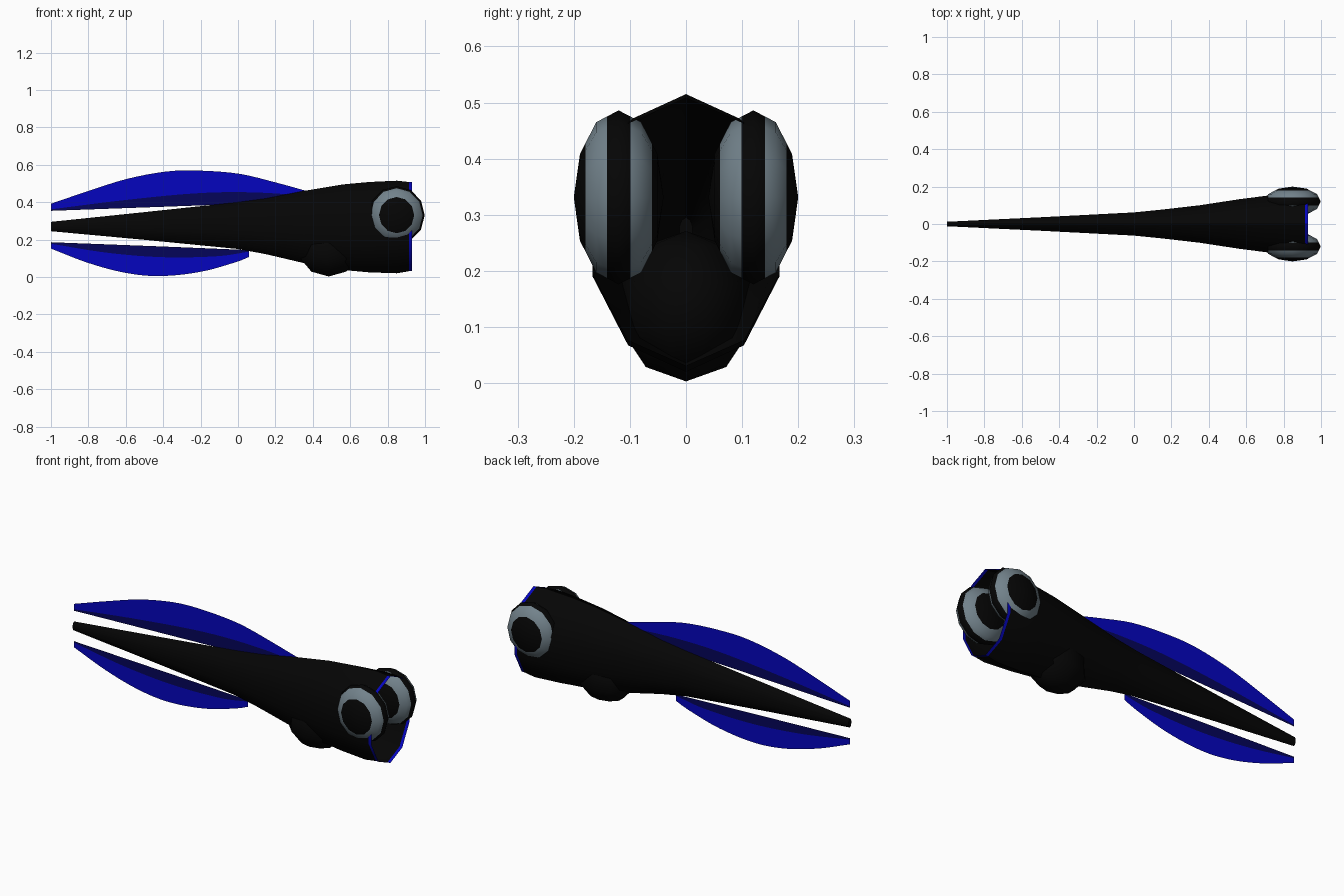
import bpy, bmesh, math

if "Cube" in bpy.data.objects:
    bpy.data.objects.remove(bpy.data.objects["Cube"])


def material(name, rgb):
    m = bpy.data.materials.new(name)
    m.diffuse_color = (*rgb, 1)
    m.use_nodes = True
    m.node_tree.nodes["Principled BSDF"].inputs["Base Color"].default_value = m.diffuse_color
    return m


BLACK = material("black skin", (0.0015, 0.0015, 0.0015))
BLUE = material("bright blue", (0.0015, 0.0015, 0.52))
NAVY = material("dark blue", (0.0015, 0.0015, 0.10))
GREY = material("blue grey", (0.17, 0.225, 0.26))


def finish(name, bm, mats, normals=True):
    if normals:
        bmesh.ops.recalc_face_normals(bm, faces=bm.faces)
    me = bpy.data.meshes.new(name)
    bm.to_mesh(me)
    bm.free()
    for m in mats:
        me.materials.append(m)
    ob = bpy.data.objects.new(name, me)
    bpy.context.collection.objects.link(ob)
    return ob


def smooth(ob, angle):
    bpy.ops.object.select_all(action='DESELECT')
    ob.select_set(True)
    bpy.context.view_layer.objects.active = ob
    bpy.ops.object.shade_smooth_by_angle(angle=math.radians(angle))


def curve(pts, x):
    """Smooth value at x through (x, value) points."""
    n = len(pts)

    def slope(i):
        a, b = pts[max(i - 1, 0)], pts[min(i + 1, n - 1)]
        return (b[1] - a[1]) / (b[0] - a[0])
    i = max(k for k in range(n - 1) if pts[k][0] <= x + 1e-9)
    (x0, y0), (x1, y1) = pts[i], pts[i + 1]
    h = x1 - x0
    t = (x - x0) / h
    return ((2*t**3 - 3*t*t + 1) * y0 + (t**3 - 2*t*t + t) * h * slope(i)
            + (3*t*t - 2*t**3) * y1 + (t**3 - t*t) * h * slope(i + 1))


# Body: ten-sided tube, open at the mouth, with a blue lip
# columns: x, half width, bottom z, top z
SECTIONS = [(-1, .012, .245, .295), (-.5, .036, .199, .347), (0, .062, .15, .40),
            (.15, .077, .122, .42), (.35, .10, .075, .46), (.56, .132, .038, .495),
            (.7, .15, .025, .508), (.85, .167, .02, .515), (.913, .167, .031, .508),
            (.93, .167, .031, .508)]
bm = bmesh.new()
rings = []
for x, w, lo, hi in SECTIONS:
    ring = []
    for k in range(10):
        a = k * math.tau / 10
        ring.append(bm.verts.new((x, math.sin(a) * w / .951,
                                  (lo + hi) / 2 + math.cos(a) * (hi - lo) / 2)))
    rings.append(ring)
for j in range(len(rings) - 1):
    for k in range(10):
        f = bm.faces.new((rings[j][k], rings[j][(k + 1) % 10],
                          rings[j + 1][(k + 1) % 10], rings[j + 1][k]))
        f.material_index = 1 if j == len(rings) - 2 else 0
bm.faces.new(rings[0])
smooth(finish("body", bm, [BLACK, BLUE]), 45)

# Belly bulge
bm = bmesh.new()
bmesh.ops.create_uvsphere(bm, u_segments=10, v_segments=5, radius=1)
for v in bm.verts:
    v.co = (.485 + v.co.x * .165, v.co.y * .122, .137 + v.co.z * .134)
smooth(finish("belly", bm, [BLACK]), 60)

# Eyes: flattened twelve-sided lathe about y; grey rings, black pupil and rim
HALF = [(.069, .0775), (.059, .097), (.04, .134), (.021, .144)]
PROFILE = HALF + [(0, .155)] + [(-d, r) for d, r in reversed(HALF)]
for side, label in ((-1, "eye_front"), (1, "eye_back")):
    bm = bmesh.new()
    cx, cy, cz = .848, side * .12, .331
    rings = [[bm.verts.new((cx + r * .97 * math.cos(k * math.tau / 12), cy + d,
                            cz + r * math.sin(k * math.tau / 12)))
              for k in range(12)] for d, r in PROFILE]
    for j in range(len(rings) - 1):
        for k in range(12):
            f = bm.faces.new((rings[j][k], rings[j][(k + 1) % 12],
                              rings[j + 1][(k + 1) % 12], rings[j + 1][k]))
            f.material_index = 1 if j in (1, 2, 5, 6) else 0
    for ring, d in ((rings[0], .08), (rings[-1], -.08)):
        tip = bm.verts.new((cx, cy + d, cz))
        for k in range(12):
            bm.faces.new((ring[k], ring[(k + 1) % 12], tip))
    smooth(finish(label, bm, [BLACK, GREY]), 60)


# Tail fins: thin sheets, dark near the tail and bright at the outer edge
def fin(name, x_end, root, border, edge):
    bm = bmesh.new()
    n = 28
    cols = []
    for i in range(n + 1):
        x = -1 + (x_end + 1) * i / n
        cols.append([bm.verts.new((x, 0, curve(p, x))) for p in (root, border, edge)])
    for a, b in zip(cols, cols[1:]):
        for r in (0, 1):
            f = bm.faces.new((a[r], b[r], b[r + 1], a[r + 1]))
            f.material_index = r
    finish(name, bm, [NAVY, BLUE])


fin("upper_fin", .42,
    [(-1, .354), (0, .39), (.42, .405)],
    [(-1, .362), (-.6, .412), (-.2, .449), (.1, .452), (.42, .43)],
    [(-1, .392), (-.8, .46), (-.6, .523), (-.4, .562), (-.25, .570),
     (0, .553), (.2, .506), (.42, .445)])
fin("lower_fin", .06,
    [(-1, .186), (-.4, .163), (.06, .144)],
    [(-1, .178), (-.7, .13), (-.4, .106), (-.1, .112), (.06, .136)],
    [(-1, .152), (-.8, .075), (-.6, .022), (-.42, .005), (-.2, .028),
     (0, .083), (.06, .108)])
